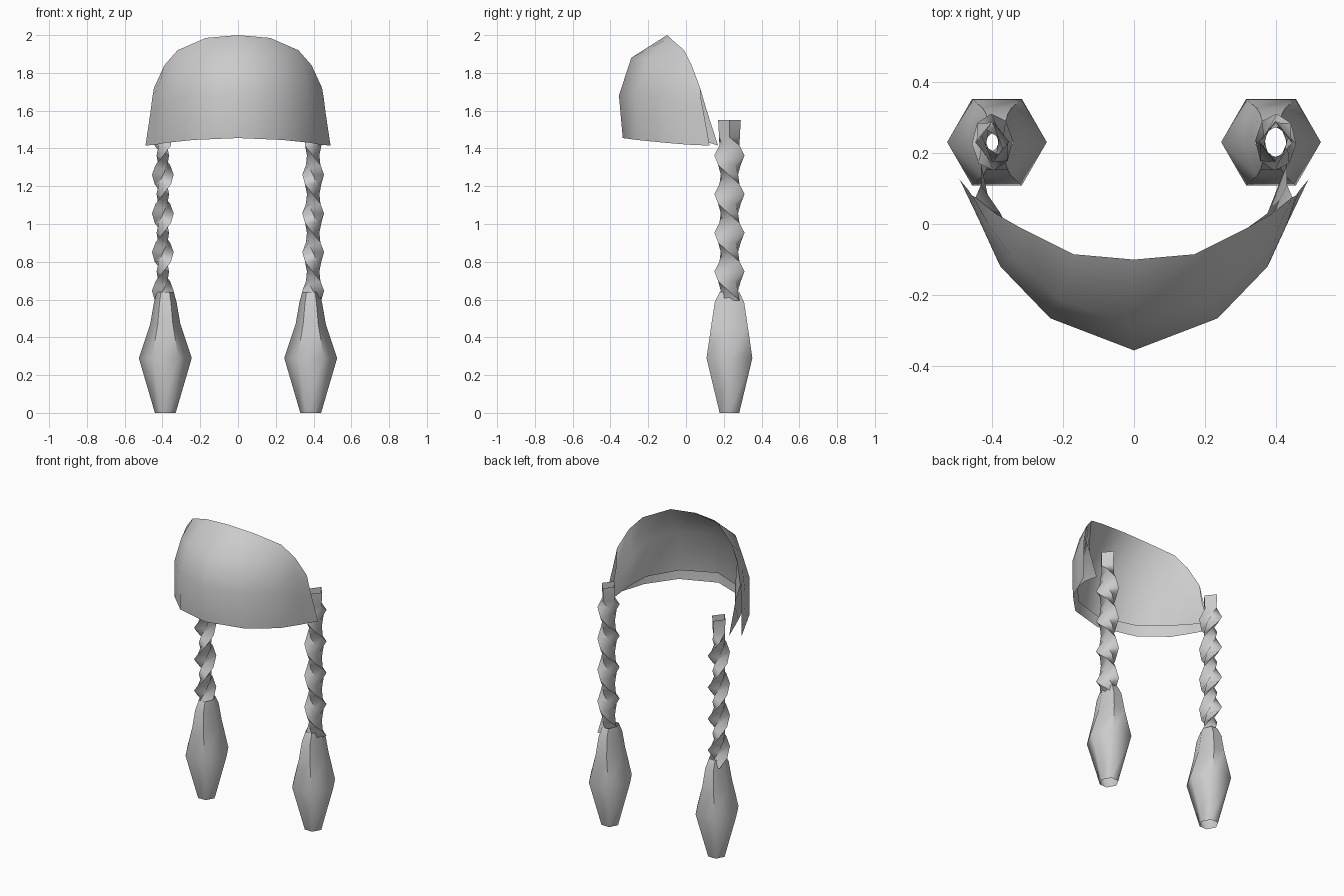
import bpy, math

cube = bpy.data.objects.get("Cube")
if cube:
    bpy.data.objects.remove(cube, do_unlink=True)

hair = bpy.data.materials.new("hair_grey")
hair.use_nodes = True
hair.diffuse_color = (0.6, 0.6, 0.6, 1)
hair.node_tree.nodes["Principled BSDF"].inputs["Base Color"].default_value = (0.6, 0.6, 0.6, 1)


def loft(name, rows, closed, angle=60):
    """Skin a list of equally long point rows with quads."""
    n = len(rows[0])
    verts = [p for row in rows for p in row]
    faces = []
    for r in range(len(rows) - 1):
        for i in range(n if closed else n - 1):
            j = (i + 1) % n
            a, b = r * n, (r + 1) * n
            faces.append((a + i, a + j, b + j, b + i))
    mesh = bpy.data.meshes.new(name)
    mesh.from_pydata(verts, [], faces)
    mesh.materials.append(hair)
    obj = bpy.data.objects.new(name, mesh)
    bpy.context.collection.objects.link(obj)
    bpy.ops.object.select_all(action='DESELECT')
    obj.select_set(True)
    bpy.context.view_layer.objects.active = obj
    bpy.ops.object.shade_smooth_by_angle(angle=math.radians(angle))
    return obj


def mirrored(half):
    """Extend a row that starts on the centre line to both sides."""
    return [(-x, y, z) for x, y, z in reversed(half[1:])] + half


# Fringe: outer sheet and shorter inner lining meeting at the rim
rim = [(0, -.1, 2), (.17, -.085, 1.985), (.32, -.01, 1.92), (.39, .03, 1.84), (.445, .075, 1.72)]
upper = [(0, -.29, 1.88), (.21, -.21, 1.87), (.345, -.09, 1.82), (.41, 0, 1.76), (.455, .08, 1.66)]
middle = [(0, -.355, 1.68), (.235, -.265, 1.68), (.375, -.12, 1.67), (.43, 0, 1.62), (.465, .095, 1.58)]
hem = [(0, -.335, 1.455), (.235, -.26, 1.445), (.38, -.11, 1.43), (.435, .01, 1.42), (.49, .125, 1.415)]
lining = [(0, -.27, 1.8), (.2, -.2, 1.79), (.32, -.08, 1.75), (.375, .03, 1.66), (.43, .11, 1.6)]
lining_hem = [(0, -.33, 1.52), (.22, -.25, 1.51), (.355, -.1, 1.49), (.4, .03, 1.46), (.43, .17, 1.415)]

loft("fringe_outer", [mirrored(r) for r in (hem, upper and middle, upper, rim)], False)
loft("fringe_lining", [mirrored(r) for r in (rim, lining, lining_hem)], False)


def ring(side, cx, z, rx, ry, sides, turn=0.0, squash=1.0):
    """Elliptical section, turned about its own axis, placed on one side."""
    pts = []
    for i in range(sides):
        a = math.tau * i / sides
        x, y = rx * math.cos(a), ry * math.sin(a)
        u = (x * math.cos(turn) - y * math.sin(turn)) * squash
        v = x * math.sin(turn) + y * math.cos(turn)
        pts.append((side * (cx + u), .23 + v, z))
    return pts if side > 0 else pts[::-1]


for side, label in ((1, "left"), (-1, "right")):
    # Loose hexagonal tail below the tie
    tail = [(0, .055, .06), (.29, .14, .14), (.47, .08, .11), (.585, .06, .09), (.64, .045, .06)]
    loft(label + "_tail", [ring(side, .385, z, rx, ry, 6) for z, rx, ry in tail], True)

    # Twisted braid with a diamond section, half a turn per bump
    pitch, steps = .205, 17
    rows = []
    for k in range(steps):
        z = .595 + k * pitch / 4
        rows.append(ring(side, .398, z, .046, .08, 4, -math.pi * (z - 1.36) / pitch, .72))
    # Straight open end
    last = -math.pi * (z - 1.36) / pitch
    quarter = round(last / (math.pi / 2)) * math.pi / 2
    for z, r in ((1.46, .055), (1.55, .06)):
        rows.append(ring(side, .398, z, r, r, 4, quarter, .8))
    loft(label + "_braid", rows, True)
